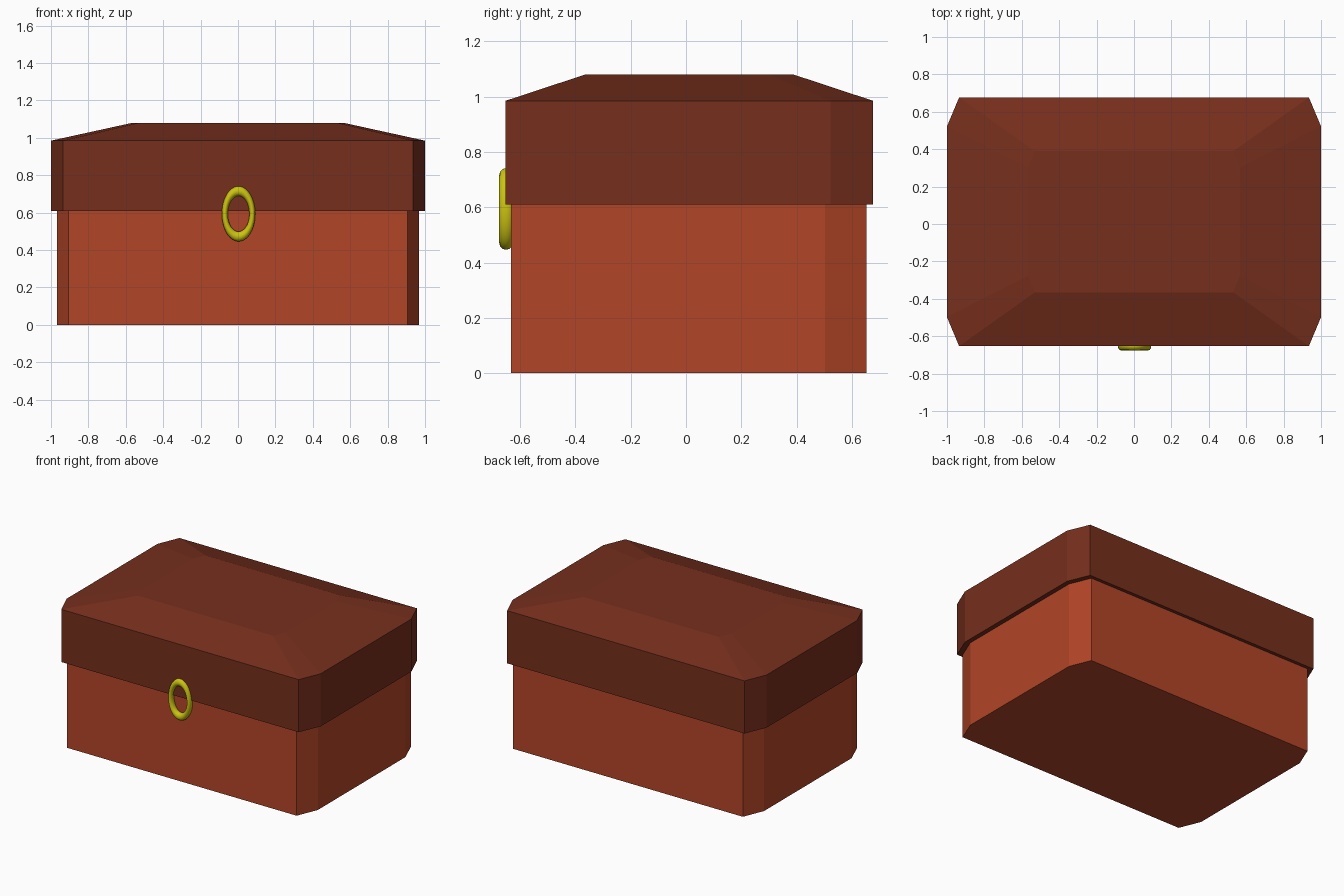
import bpy, bmesh
from math import radians

if "Cube" in bpy.data.objects:
    bpy.data.objects.remove(bpy.data.objects["Cube"])


def material(name, color):
    m = bpy.data.materials.new(name)
    m.diffuse_color = (*color, 1)
    m.use_nodes = True
    m.node_tree.nodes["Principled BSDF"].inputs["Base Color"].default_value = m.diffuse_color
    return m


def outline(hx, hy, cx, cy):
    """Rectangle with cut corners; cx, cy are where the cuts begin."""
    return [(-cx, -hy), (cx, -hy), (hx, -cy), (hx, cy),
            (cx, hy), (-cx, hy), (-hx, cy), (-hx, -cy)]


def stack(name, shape, y0, levels, mat):
    """Solid through (z, scale) copies of one outline."""
    bm = bmesh.new()
    rings = [[bm.verts.new((x * s, y * s + y0, z)) for x, y in shape]
             for z, s in levels]
    n = len(shape)
    bm.faces.new(rings[0][::-1])
    bm.faces.new(rings[-1])
    for a, b in zip(rings, rings[1:]):
        for i in range(n):
            j = (i + 1) % n
            bm.faces.new((a[i], a[j], b[j], b[i]))
    me = bpy.data.meshes.new(name)
    bm.to_mesh(me)
    bm.free()
    me.materials.append(mat)
    ob = bpy.data.objects.new(name, me)
    bpy.context.collection.objects.link(ob)
    return ob


base_red = material("base_red", (0.45, 0.06, 0.02))
lid_brown = material("lid_brown", (0.18, 0.028, 0.012))
brass = material("brass", (0.60, 0.55, 0.006))

# Box body
stack("box_base", outline(0.967, 0.643, 0.905, 0.493), 0.01,
      [(0, 1), (0.61, 1)], base_red)

# Overhanging lid with a sloped top
stack("box_lid", outline(1.0, 0.665, 0.935, 0.51), 0.012,
      [(0.61, 1), (0.985, 1), (1.08, 0.567)], lid_brown)

# Oval ring on the front
bpy.ops.mesh.primitive_torus_add(major_radius=0.0735, minor_radius=0.016,
                                 major_segments=48, minor_segments=12,
                                 location=(0.003, -0.651, 0.594),
                                 rotation=(radians(90), 0, 0))
ring = bpy.context.object
ring.name = "front_ring"
ring.scale = (1, 1.65, 1.55)
ring.data.materials.append(brass)
bpy.ops.object.shade_smooth()
